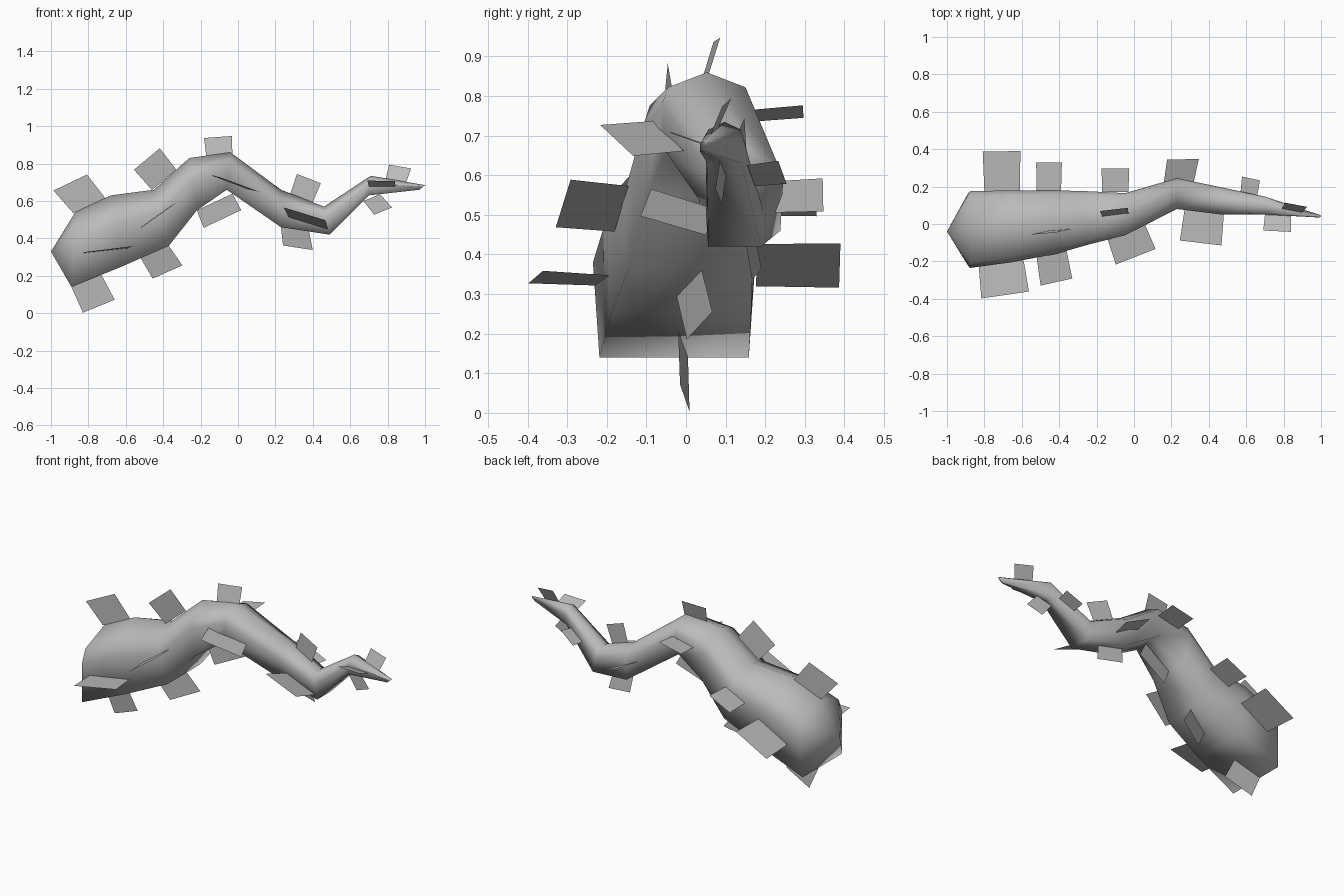
import bpy, bmesh, math
from mathutils import Vector

cube = bpy.data.objects.get("Cube")
if cube:
    bpy.data.objects.remove(cube)

grey = bpy.data.materials.new("plain_grey")
grey.use_nodes = True
colour = (0.5, 0.5, 0.5, 1)
grey.diffuse_color = colour
grey.node_tree.nodes["Principled BSDF"].inputs["Base Color"].default_value = colour

# Body stations: top x, top z, bottom x, bottom z, right y, left y
stations = [
    (-.87, .54, -.89, .14, -.235, .175),
    (-.68, .63, -.62, .25, -.205, .18),
    (-.45, .66, -.37, .36, -.16, .18),
    (-.26, .83, -.22, .55, -.11, .175),
    (-.04, .86, -.06, .66, -.06, .165),
    (.23, .66, .23, .46, .08, .245),
    (.46, .57, .49, .42, .05, .195),
    (.71, .735, .70, .63, .05, .145),
    (1, .685, .97, .66, .035, .05),
]
# Cross-section: arched top, flat underside
half = [(.87, .62), (1, .2), (.92, -1)]
section = [(0, 1)] + half + [(-a, b) for a, b in reversed(half)]


def body_point(station, across, up):
    """Point on a station; across and up run from -1 to 1."""
    xt, zt, xb, zb, y0, y1 = station
    top = Vector((xt, 0, zt))
    bottom = Vector((xb, 0, zb))
    p = bottom.lerp(top, (up + 1) / 2)
    p.y = (y0 + y1) / 2 + across * (y1 - y0) / 2
    return p


def finish(bm, name):
    bmesh.ops.recalc_face_normals(bm, faces=bm.faces[:])
    mesh = bpy.data.meshes.new(name)
    bm.to_mesh(mesh)
    bm.free()
    mesh.materials.append(grey)
    obj = bpy.data.objects.new(name, mesh)
    bpy.context.collection.objects.link(obj)
    return obj


# Winding body, pointed at the thick end
bm = bmesh.new()
rings = [[bm.verts.new(body_point(s, a, b)) for a, b in section] for s in stations]
nose = bm.verts.new((-1, -.04, .33))
count = len(section)
for i in range(count):
    j = (i + 1) % count
    bm.faces.new((nose, rings[0][i], rings[0][j]))
    for r, q in zip(rings, rings[1:]):
        bm.faces.new((r[i], r[j], q[j], q[i]))
bm.faces.new(rings[-1])
body = finish(bm, "body")
bpy.ops.object.select_all(action='DESELECT')
body.select_set(True)
bpy.context.view_layer.objects.active = body
bpy.ops.object.shade_smooth_by_angle(angle=math.radians(100))


def surface_at(x, across, up):
    """Follow one side of the body to the given x."""
    line = [body_point(s, across, up) for s in stations]
    for p, q in zip(line, line[1:]):
        if x <= q.x:
            return p.lerp(q, (x - p.x) / (q.x - p.x))
    return line[-1]


def add_fin(name, across, up, x0, x1, reach, skew, shift0, shift1, lean):
    """Flat plate on the chord between two body points.

    skew slides its outer edge along the body, the shifts move the two ends
    of its root sideways, and lean moves its outer edge sideways.
    """
    sideways = Vector((0, abs(up), abs(across)))
    a = surface_at(x0, across, up)
    b = surface_at(x1, across, up)
    chord = (b - a).normalized()
    out = Vector((0, across, up))
    out = (out - chord * out.dot(chord)).normalized() * reach
    out += chord * skew + sideways * lean
    flare = (b - a) * 0.03
    a += sideways * shift0
    b += sideways * shift1
    bm = bmesh.new()
    corners = (a, b, b + out + flare, a + out - flare)
    bm.faces.new([bm.verts.new(c) for c in corners])
    finish(bm, name)


# Fin rows: start x, end x, reach, skew, start shift, end shift, lean
rows = {
    "top": (0, 1, [
        (-.88, -.71, .155, -.04, 0, 0, 0),
        (-.46, -.33, .145, 0, -.045, -.05, -.01),
        (-.17, -.03, .095, 0, 0, 0, .03),
        (.28, .4, .11, 0, 0, 0, 0),
        (.79, .9, .075, .01, 0, 0, .035)]),
    "bottom": (0, -1, [
        (-.89, -.73, .15, .01, .035, 0, 0),
        (-.52, -.37, .125, .02, -.02, .03, .02),
        (-.22, -.03, .1, 0, 0, 0, 0),
        (.23, .38, .095, .03, .01, .01, .02),
        (.67, .76, .09, .03, 0, 0, 0)]),
    "right": (-1, 0, [
        (-.83, -.59, .17, 0, -.04, -.11, 0),
        (-.52, -.36, .15, 0, -.02, .01, 0),
        (-.14, .06, .14, 0, .01, -.02, 0),
        (.27, .48, .165, 0, -.035, -.05, .045),
        (.7, .84, .085, 0, 0, 0, .03)]),
    "left": (1, 0, [
        (-.8, -.61, .21, 0, -.055, -.025, 0),
        (-.52, -.39, .15, 0, .02, .03, 0),
        (-.17, -.03, .125, 0, .02, .02, .01),
        (.16, .32, .12, .025, -.025, -.03, .015),
        (.57, .66, .08, 0, 0, -.02, 0)]),
}
for side, (across, up, fins) in rows.items():
    for n, fin in enumerate(fins, 1):
        add_fin(f"{side}_fin_{n}", across, up, *fin)
